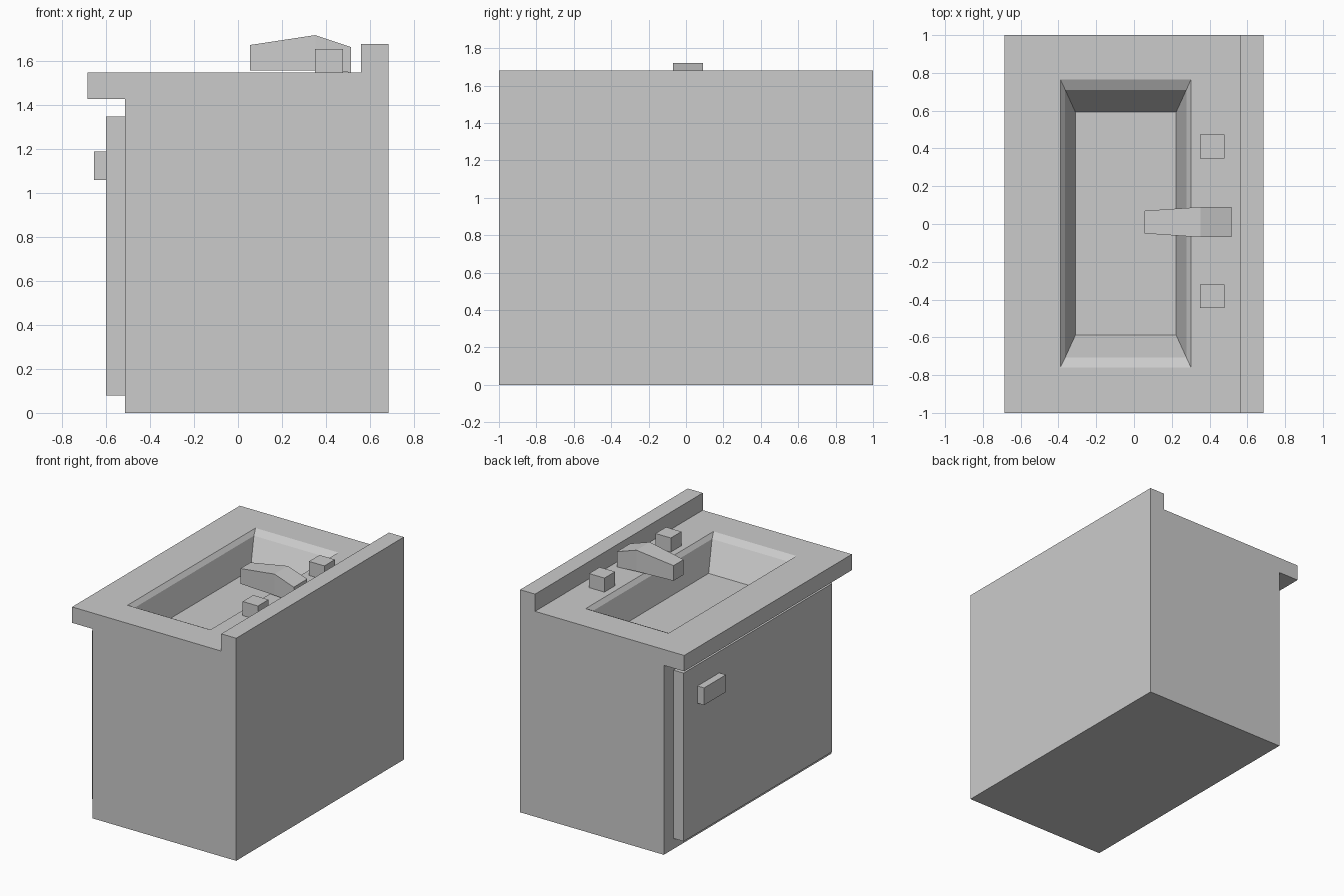
import bpy, bmesh

if "Cube" in bpy.data.objects:
    bpy.data.objects.remove(bpy.data.objects["Cube"])


def make_object(name, bm):
    bmesh.ops.recalc_face_normals(bm, faces=bm.faces)
    mesh = bpy.data.meshes.new(name)
    bm.to_mesh(mesh)
    bm.free()
    obj = bpy.data.objects.new(name, mesh)
    bpy.context.collection.objects.link(obj)
    return obj


def loft(name, rings):
    """Skin matching closed rings of points and cap both ends."""
    bm = bmesh.new()
    loops = [[bm.verts.new(p) for p in ring] for ring in rings]
    for a, b in zip(loops, loops[1:]):
        for i in range(len(a)):
            j = (i + 1) % len(a)
            bm.faces.new((a[i], a[j], b[j], b[i]))
    bm.faces.new(loops[0])
    bm.faces.new(loops[-1])
    return make_object(name, bm)


def rect(x0, x1, y0, y1, z):
    return [(x0, y0, z), (x1, y0, z), (x1, y1, z), (x0, y1, z)]


def box(name, x, y, z):
    return loft(name, [rect(*x, *y, h) for h in z])


# Cabinet with overhanging countertop and backsplash
profile = [(-0.515, 0), (0.685, 0), (0.685, 1.68), (0.56, 1.68),
           (0.56, 1.55), (-0.685, 1.55), (-0.685, 1.43), (-0.515, 1.43)]
cabinet = loft("cabinet", [[(x, y, z) for x, z in profile] for y in (-1, 1)])

# Basin recess: bevelled rim, then sloping walls down to the floor
cutter = loft("basin_cutter", [
    rect(-0.31, 0.223, -0.588, 0.592, 1.32),
    rect(-0.364, 0.277, -0.706, 0.71, 1.52),
    rect(-0.39, 0.302, -0.76, 0.766, 1.55),
    rect(-0.39, 0.302, -0.76, 0.766, 1.62)])
cutter.hide_render = True
cutter.hide_set(True)
cut = cabinet.modifiers.new("basin", 'BOOLEAN')
cut.operation = 'DIFFERENCE'
cut.solver = 'EXACT'
cut.object = cutter

# Door and its handle
box("door", (-0.6, -0.515), (-0.885, 0.885), (0.08, 1.35))
box("door_handle", (-0.655, -0.6), (0.46, 0.72), (1.06, 1.19))

# Spout: sections along x as (x, half width, bottom, top)
sections = [(0.055, 0.06, 1.56, 1.675), (0.352, 0.08, 1.56, 1.72),
            (0.515, 0.08, 1.55, 1.665)]
centre = 0.01
loft("spout", [[(x, centre - w, lo), (x, centre + w, lo),
                (x, centre + w, hi), (x, centre - w, hi)]
               for x, w, lo, hi in sections])

# Pair of tap knobs
for side, label in ((-1, "right"), (1, "left")):
    y = 0.014 + side * 0.396
    box(f"tap_knob_{label}", (0.35, 0.478), (y - 0.063, y + 0.063), (1.55, 1.656))
